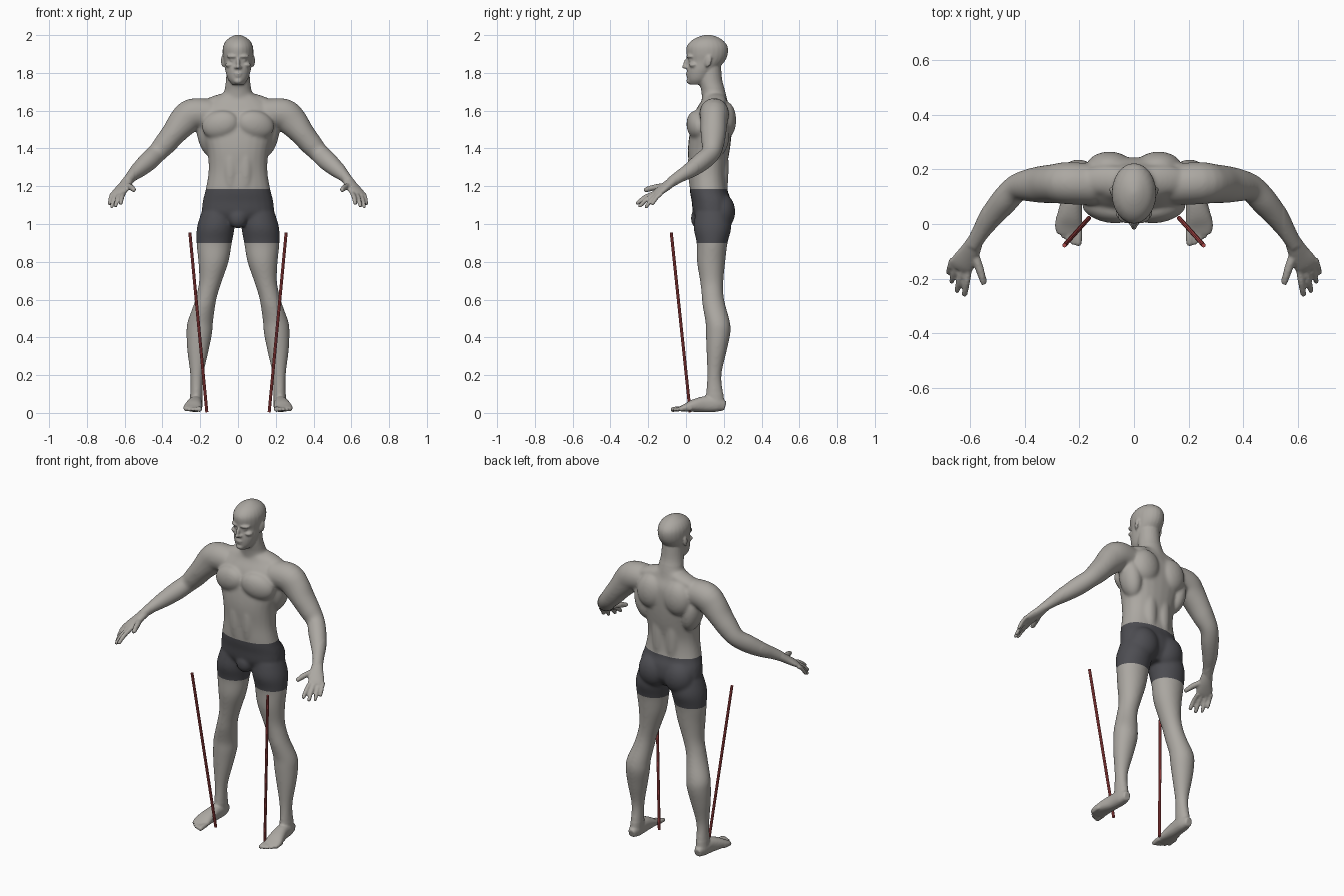
import bpy
import bmesh
import math
from mathutils import Vector, Euler

if "Cube" in bpy.data.objects:
    bpy.data.objects.remove(bpy.data.objects["Cube"])

X_AXIS, Y_AXIS, Z_AXIS = Vector((1, 0, 0)), Vector((0, 1, 0)), Vector((0, 0, 1))
SHORTS_HEM, SHORTS_WAIST = 0.9, 1.185


def make_material(name, colour):
    material = bpy.data.materials.new(name)
    material.use_nodes = True
    material.diffuse_color = (*colour, 1)
    shader = next(n for n in material.node_tree.nodes if n.type == 'BSDF_PRINCIPLED')
    shader.inputs["Base Color"].default_value = (*colour, 1)
    return material


def add_object(name, bm, materials):
    mesh = bpy.data.meshes.new(name)
    bmesh.ops.recalc_face_normals(bm, faces=bm.faces)
    bm.to_mesh(mesh)
    bm.free()
    obj = bpy.data.objects.new(name, mesh)
    bpy.context.collection.objects.link(obj)
    for material in materials:
        mesh.materials.append(material)
    return obj


def bake_modifiers(obj):
    graph = bpy.context.evaluated_depsgraph_get()
    mesh = bpy.data.meshes.new_from_object(obj.evaluated_get(graph))
    obj.modifiers.clear()
    obj.data = mesh


def interpolate(rows, steps=4):
    """Smooth spline through rows of x, y, z, half width, half depth."""
    rows = [Vector(row) for row in rows]
    padded = [rows[0]] + rows + [rows[-1]]
    result = []
    for a, b, c, d in zip(padded, padded[1:], padded[2:], padded[3:]):
        for step in range(steps):
            t = step / steps
            result.append(b + (c - a) * (t / 2)
                          + (a * 2 - b * 5 + c * 4 - d) * (t * t / 2)
                          + (b * 3 - a - c * 3 + d) * (t ** 3 / 2))
    return result + [rows[-1]]


def loft(bm, rows, side=1, width_dir=X_AXIS, axis=None, power=1.0, sides=24):
    """Closed skin over elliptical rings; rings face the path unless an axis is given."""
    points = interpolate(rows)
    centres = [Vector(p[:3]) for p in points]
    rings = []
    for i, point in enumerate(points):
        ahead = centres[min(i + 1, len(points) - 1)]
        tangent = axis or (ahead - centres[max(i - 1, 0)]).normalized()
        across = (width_dir - tangent * width_dir.dot(tangent)).normalized()
        depth = tangent.cross(across)
        ring = []
        for k in range(sides):
            angle = math.tau * k / sides
            c, s = (math.copysign(abs(f) ** power, f) for f in (math.cos(angle), math.sin(angle)))
            co = centres[i] + across * (point[3] * c) + depth * (point[4] * s)
            ring.append(bm.verts.new((co.x * side, co.y, co.z)))
        rings.append(ring)
    for low, high in zip(rings, rings[1:]):
        for k in range(sides):
            n = (k + 1) % sides
            bm.faces.new((low[k], low[n], high[n], high[k]))
    bm.faces.new(rings[0])
    bm.faces.new(rings[-1])


def blob(bm, centre, radii, side=1, tilt=(0, 0, 0)):
    """Ellipsoid used for a muscle or a facial feature."""
    turn = Euler([math.radians(a) for a in tilt])
    for vert in bmesh.ops.create_icosphere(bm, subdivisions=3, radius=1)["verts"]:
        co = Vector(r * v for r, v in zip(radii, vert.co))
        co.rotate(turn)
        co += Vector(centre)
        vert.co = (co.x * side, co.y, co.z)


def upright(bm, rows, side=1, power=1.0):
    """Loft with level rings; rows are z, x, y, half width, half depth."""
    loft(bm, [(x, y, z, w, d) for z, x, y, w, d in rows], side, axis=Z_AXIS, power=power)


def digit(bm, base, tip, radius, side, lift=0.0):
    """Finger, thumb or toe with a slightly raised knuckle."""
    base, tip = Vector(base), Vector(tip)
    middle = base.lerp(tip, .5) + Z_AXIS * lift
    near_tip = middle.lerp(tip, .85)
    loft(bm, [(*base, radius, radius), (*middle, radius, radius),
              (*near_tip, radius * .85, radius * .85),
              (*tip, radius * .4, radius * .4)], side, sides=12)


def add_torso(bm):
    upright(bm, [(.99, 0, .14, .11, .06), (1.05, 0, .14, .185, .10), (1.12, 0, .135, .187, .105),
                 (1.18, 0, .12, .172, .10), (1.28, 0, .115, .156, .098), (1.38, 0, .12, .162, .11),
                 (1.46, 0, .128, .185, .112), (1.54, 0, .138, .205, .106),
                 (1.6, 0, .145, .2, .095), (1.65, 0, .15, .15, .07), (1.69, 0, .15, .08, .058)],
            power=.88)
    upright(bm, [(1.6, 0, .16, .1, .07), (1.7, 0, .145, .074, .064),
                 (1.76, 0, .13, .064, .062), (1.84, 0, .125, .06, .06)])
    blob(bm, (0, .065, 1.03), (.05, .04, .055))


def add_torso_muscles(bm, side):
    blob(bm, (.095, .055, 1.525), (.1, .05, .075), side, (0, 15, 12))    # chest
    blob(bm, (.09, .21, 1.55), (.085, .056, .1), side)                   # shoulder blade
    blob(bm, (.16, .16, 1.47), (.056, .07, .12), side, (0, 12, 0))       # flank
    blob(bm, (.1, .16, 1.65), (.12, .055, .036), side, (0, 16, 0))       # neck slope
    blob(bm, (.045, .19, 1.3), (.042, .036, .2), side)                   # lower back
    blob(bm, (.04, .045, 1.3), (.04, .036, .15), side)                   # belly
    blob(bm, (.085, .185, 1.065), (.092, .076, .1), side)                # buttock


def add_arm(bm, side):
    loft(bm, [(.14, .145, 1.585, .075, .075), (.24, .15, 1.582, .078, .083),
              (.29, .148, 1.54, .072, .08), (.34, .145, 1.48, .068, .066),
              (.385, .142, 1.425, .06, .06), (.43, .132, 1.375, .05, .052),
              (.475, .085, 1.332, .05, .052), (.525, .025, 1.287, .043, .043),
              (.56, -.028, 1.255, .034, .032), (.592, -.078, 1.222, .029, .024)],
         side, width_dir=Y_AXIS)


def add_hand(bm, side):
    spread = Vector((.8, .55, 0))
    loft(bm, [(.583, -.065, 1.23, .03, .025), (.603, -.105, 1.2, .038, .023),
              (.628, -.145, 1.17, .045, .018), (.636, -.165, 1.155, .04, .012)],
         side, width_dir=spread)
    tips = [(.622, -.264, 1.105), (.65, -.25, 1.09), (.67, -.216, 1.085), (.682, -.182, 1.1)]
    knuckle = Vector((.606, -.17, 1.162))
    for i, tip in enumerate(tips):
        digit(bm, knuckle + spread * (.025 * i), tip, .0125 - .0006 * i, side, .008)
    digit(bm, (.588, -.1, 1.203), (.545, -.224, 1.178), .016, side, .004)


def add_leg(bm, side):
    upright(bm, [(1.06, .105, .14, .09, .09), (.98, .118, .14, .1, .1),
                 (.9, .126, .138, .094, .082), (.8, .13, .133, .08, .075),
                 (.7, .145, .136, .061, .062), (.63, .163, .14, .056, .058),
                 (.57, .178, .148, .058, .061), (.48, .2, .168, .068, .065),
                 (.42, .205, .17, .068, .065), (.33, .212, .162, .057, .054),
                 (.2, .218, .15, .035, .038), (.1, .22, .152, .033, .046),
                 (.04, .223, .158, .034, .048)], side)


def add_foot(bm, side):
    loft(bm, [(.222, .208, .036, .02, .024), (.222, .165, .046, .034, .04),
              (.226, .1, .046, .037, .042), (.234, .04, .038, .045, .033),
              (.24, -.005, .027, .05, .02), (.24, -.035, .02, .043, .012)], side, power=.85)
    for i in range(5):
        x, reach = .204 + .018 * i, -.08 + .003 * i * i
        digit(bm, (x, reach + .06, .022), (x, reach, .016), .014 if i == 0 else .0105, side, .002)


def add_head(bm):
    upright(bm, [(1.738, 0, .06, .03, .04), (1.765, 0, .068, .052, .06), (1.81, 0, .082, .067, .077),
                 (1.86, 0, .107, .075, .097), (1.9, 0, .112, .081, .109), (1.94, 0, .112, .079, .108),
                 (1.972, 0, .113, .062, .083), (1.993, 0, .115, .032, .044), (2.002, 0, .115, .006, .008)])
    blob(bm, (0, .002, 1.852), (.01, .016, .03), tilt=(-18, 0, 0))    # nose bridge
    blob(bm, (0, -.006, 1.832), (.011, .017, .011))                   # nose tip
    blob(bm, (0, .014, 1.796), (.024, .016, .006))                    # upper lip
    blob(bm, (0, .016, 1.784), (.02, .016, .006))                     # lower lip
    blob(bm, (0, .022, 1.757), (.024, .02, .017))                     # chin


def add_face_side(bm, side):
    blob(bm, (.012, .005, 1.829), (.009, .011, .008), side)                 # nostril
    blob(bm, (.03, .022, 1.887), (.032, .02, .009), side, (0, 0, 20))       # brow
    blob(bm, (.031, .026, 1.867), (.014, .012, .008), side)                 # eye
    blob(bm, (.044, .04, 1.842), (.024, .024, .014), side, (0, 0, 35))      # cheekbone
    blob(bm, (.08, .117, 1.862), (.008, .02, .032), side, (-12, 0, -20))    # ear


def add_body(skin, shorts):
    bm = bmesh.new()
    add_torso(bm)
    add_head(bm)
    for side in (1, -1):
        for add_part in (add_torso_muscles, add_arm, add_hand, add_leg, add_foot, add_face_side):
            add_part(bm, side)
    body = add_object("body", bm, [skin, shorts])

    # Fuse all parts into one skin
    remesh = body.modifiers.new("fuse", 'REMESH')
    remesh.mode, remesh.voxel_size = 'VOXEL', .006
    bake_modifiers(body)

    # Soften the large muscles, keep face, hands and feet crisp
    large = [v.index for v in body.data.vertices
             if abs(v.co.x) < .55 and .1 < v.co.z < 1.72]
    body.vertex_groups.new(name="large").add(large, 1, 'REPLACE')
    for group, count in (("large", 26), ("", 2)):
        smooth = body.modifiers.new("soften", 'SMOOTH')
        smooth.factor, smooth.iterations, smooth.vertex_group = .5, count, group
    bake_modifiers(body)

    # Cut the shorts at hem and waist and colour them
    bm = bmesh.new()
    bm.from_mesh(body.data)
    for height in (SHORTS_HEM, SHORTS_WAIST):
        bmesh.ops.bisect_plane(bm, geom=bm.verts[:] + bm.edges[:] + bm.faces[:],
                               plane_co=Z_AXIS * height, plane_no=Z_AXIS)
    for face in bm.faces:
        centre = face.calc_center_median()
        in_shorts = SHORTS_HEM < centre.z < SHORTS_WAIST and abs(centre.x) < .35
        face.material_index = int(in_shorts)
        face.smooth = True
    bm.to_mesh(body.data)
    bm.free()


def add_pole(name, side, red):
    bm = bmesh.new()
    loft(bm, [(.165, .022, .004, .008, .008), (.255, -.078, .955, .008, .008)], side, sides=8)
    add_object(name, bm, [red])


add_body(make_material("grey skin", (.41, .39, .36)),
         make_material("charcoal shorts", (.075, .075, .085)))
pole_red = make_material("pole red", (.45, .07, .07))
add_pole("left_pole", 1, pole_red)
add_pole("right_pole", -1, pole_red)
